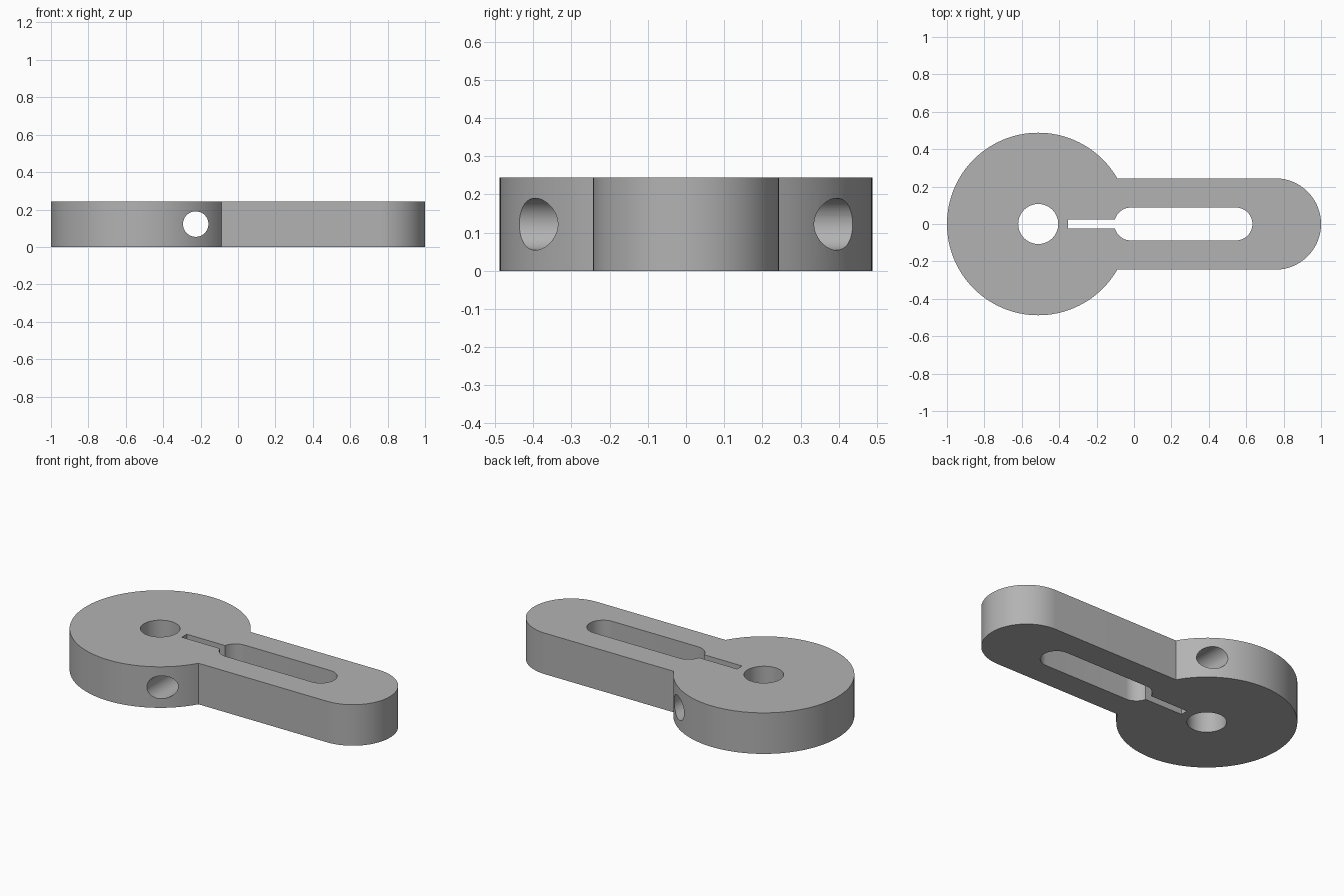
import bpy, bmesh
from math import sin, cos, radians

if "Cube" in bpy.data.objects:
    bpy.data.objects.remove(bpy.data.objects["Cube"])

HEIGHT = 0.244
DISC_X, DISC_R = -0.512, 0.488
ARM_R = DISC_R / 2
ARM_X = 1 - ARM_R

grey = bpy.data.materials.new("plain grey")
grey.use_nodes = True
grey.diffuse_color = (0.45, 0.45, 0.45, 1)
grey.node_tree.nodes["Principled BSDF"].inputs["Base Color"].default_value = grey.diffuse_color


def arc(cx, r, start, end, steps):
    """Points on an arc centred on the x axis, angles in degrees."""
    angles = [radians(start + (end - start) * i / steps) for i in range(steps + 1)]
    return [(cx + r * cos(a), r * sin(a)) for a in angles]


def prism(name, outline, low, high):
    """Extrude a closed outline upwards."""
    bm = bmesh.new()
    base = bm.faces.new([bm.verts.new((x, y, low)) for x, y in outline])
    top = bmesh.ops.extrude_face_region(bm, geom=[base])["geom"]
    verts = [v for v in top if isinstance(v, bmesh.types.BMVert)]
    bmesh.ops.translate(bm, verts=verts, vec=(0, 0, high - low))
    bmesh.ops.recalc_face_normals(bm, faces=bm.faces)
    mesh = bpy.data.meshes.new(name)
    bm.to_mesh(mesh)
    bm.free()
    mesh.materials.append(grey)
    obj = bpy.data.objects.new(name, mesh)
    bpy.context.collection.objects.link(obj)
    return obj


# Body: a round head running into a straight arm with a rounded tip
body = prism("clamp_arm",
             arc(DISC_X, DISC_R, 30, 330, 100) + arc(ARM_X, ARM_R, -90, 90, 48),
             0, HEIGHT)

# Cutters: pivot hole, long slot, narrow slit, and the cross hole through the head
below, above = -0.1, HEIGHT + 0.1
pivot = prism("pivot_hole_cutter", arc(DISC_X, 0.107, 0, 354, 59), below, above)
slot = prism("slot_cutter",
             arc(0.545, 0.088, -90, 90, 32) + arc(-0.017, 0.088, 90, 270, 32),
             below, above)
slit = prism("slit_cutter",
             [(-0.353, -0.023), (0, -0.023), (0, 0.023), (-0.353, 0.023)],
             below, above)
cross = prism("cross_hole_cutter", arc(0, 0.068, 0, 354, 59), -0.7, 0.7)
cross.rotation_euler.x = radians(90)
cross.location = (-0.226, 0, HEIGHT / 2)

bpy.context.view_layer.update()
bpy.ops.object.select_all(action="DESELECT")
body.select_set(True)
bpy.context.view_layer.objects.active = body
for cutter in (pivot, slot, slit, cross):
    cut = body.modifiers.new(cutter.name, "BOOLEAN")
    cut.operation = "DIFFERENCE"
    cut.solver = "EXACT"
    cut.object = cutter
    bpy.ops.object.modifier_apply(modifier=cut.name)
    bpy.data.objects.remove(cutter)

bpy.ops.object.shade_smooth_by_angle(angle=radians(30))
